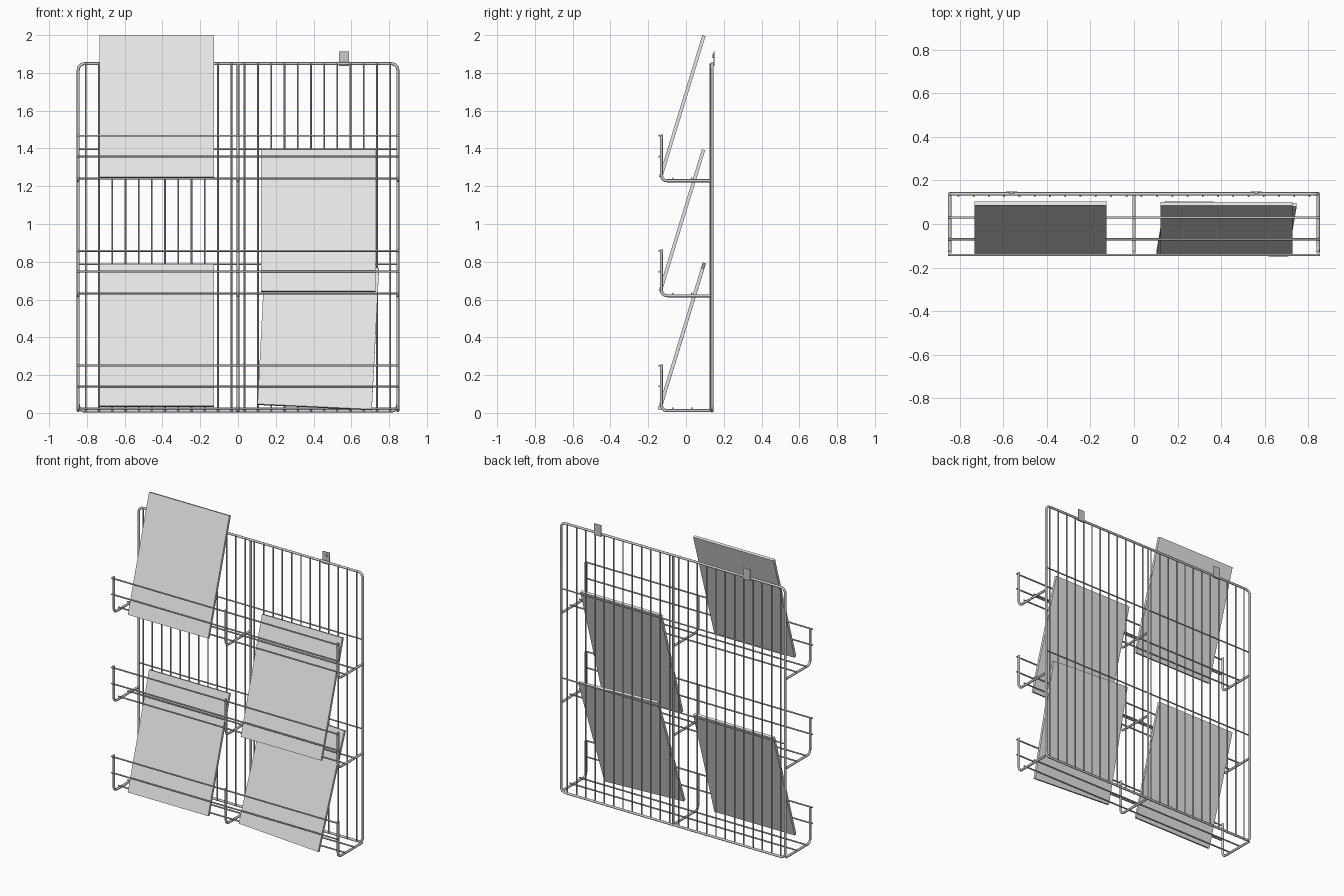
import bpy, bmesh, math
from mathutils import Matrix, Vector

if "Cube" in bpy.data.objects:
    bpy.data.objects.remove(bpy.data.objects["Cube"])


def material(name, v):
    m = bpy.data.materials.new(name)
    m.diffuse_color = (v, v, v, 1)
    m.use_nodes = True
    m.node_tree.nodes["Principled BSDF"].inputs["Base Color"].default_value = m.diffuse_color
    return m


WIRE = material("wire grey", 0.6)
BOARD = material("board grey", 0.8)


def rods(name, paths, r, closed=False):
    """Round bars along the given point lists, as one object."""
    cu = bpy.data.curves.new(name, 'CURVE')
    cu.dimensions = '3D'
    cu.bevel_depth = r
    cu.bevel_resolution = 2
    cu.use_fill_caps = True
    for pts in paths:
        s = cu.splines.new('POLY')
        s.points.add(len(pts) - 1)
        for p, co in zip(s.points, pts):
            p.co = (*co, 1)
        s.use_cyclic_u = closed
    ob = bpy.data.objects.new(name, cu)
    bpy.context.collection.objects.link(ob)
    bpy.ops.object.select_all(action='DESELECT')
    ob.select_set(True)
    bpy.context.view_layer.objects.active = ob
    bpy.ops.object.convert(target='MESH')
    ob = bpy.context.object
    ob.data.materials.clear()
    ob.data.materials.append(WIRE)
    bpy.ops.object.shade_smooth_by_angle(angle=math.radians(50))
    return ob


def arc(cx, cz, r, a0, a1, n=6):
    """Points of an arc in a vertical plane."""
    return [(cx + r * math.cos(math.radians(a0 + (a1 - a0) * i / n)),
             cz + r * math.sin(math.radians(a0 + (a1 - a0) * i / n))) for i in range(n + 1)]


def box(name, size, matrix, mat):
    bm = bmesh.new()
    bmesh.ops.create_cube(bm, size=1)
    bmesh.ops.scale(bm, vec=size, verts=bm.verts)
    bm.transform(matrix)
    me = bpy.data.meshes.new(name)
    bm.to_mesh(me)
    bm.free()
    me.materials.append(mat)
    ob = bpy.data.objects.new(name, me)
    bpy.context.collection.objects.link(ob)
    return ob


LEVELS = [0.012, 0.62, 1.229]
X, TOP, BOT, R = 0.846, 1.849, 0.010, 0.035
BACK = 0.138

# Rounded outer frame and the middle upright
outline = (arc(X - R, TOP - R, R, 0, 90) + arc(-X + R, TOP - R, R, 90, 180)
           + arc(-X + R, BOT + R, R, 180, 270) + arc(X - R, BOT + R, R, 270, 360))
rods("back_frame", [[(x, BACK, z) for x, z in outline]], 0.008, True)
rods("middle_upright", [[(0, BACK, BOT), (0, BACK, TOP)]], 0.007)

# Back grid
xs = [0.034] + [0.106 + 0.07 * i for i in range(11)]
rods("back_wires", [[(s * x, 0.128, BOT - 0.002), (s * x, 0.128, TOP + 0.002)]
                    for x in xs for s in (-1, 1)], 0.0045)
rods("back_cross_wires", [[(-X, 0.136, z), (X, 0.136, z)] for z in (0.787, 1.396)], 0.0045)

# Shelf brackets: back to front, then turned up
for z in LEVELS:
    bend = arc(-0.130 + 0.03, z + 0.03, 0.03, 270, 180)
    side = [(0.130, z)] + bend + [(-0.130, z + 0.245)]
    rods("shelf_brackets", [[(x, y, h) for y, h in side] for x in (-X, 0, X)], 0.008)
    # Front rails and floor rails
    rails = [(-0.142, z + 0.238), (-0.142, z + 0.128), (0.03, z + 0.012), (-0.07, z + 0.012)]
    rods("shelf_rails", [[(-0.855, y, h), (0.855, y, h)] for y, h in rails], 0.005)

# Leaning boards: centre x, centre y, centre z, roll in degrees
W, T, L = 0.606, 0.018, 0.784
for x, y, z, roll in [(-0.429, -0.020, 1.622, 0), (-0.429, -0.020, 0.410, 0),
                      (0.425, -0.022, 1.018, 0), (0.425, -0.022, 0.405, 2.8)]:
    m = (Matrix.Translation((x, y, z)) @ Matrix.Rotation(math.radians(-17), 4, 'X')
         @ Matrix.Rotation(math.radians(roll), 4, 'Y'))
    box("display_board", (W, T, L), m, BOARD)

# Hanging tabs with screw heads
for x in (-0.562, 0.562):
    box("hanging_tab", (0.052, 0.004, 0.078), Matrix.Translation((x, 0.148, 1.875)), WIRE)
    box("hanging_tab_lip", (0.052, 0.012, 0.004), Matrix.Translation((x, 0.142, 1.838)), WIRE)
    rods("tab_screw", [[(x, 0.140, 1.89), (x, 0.147, 1.89)]], 0.011)
